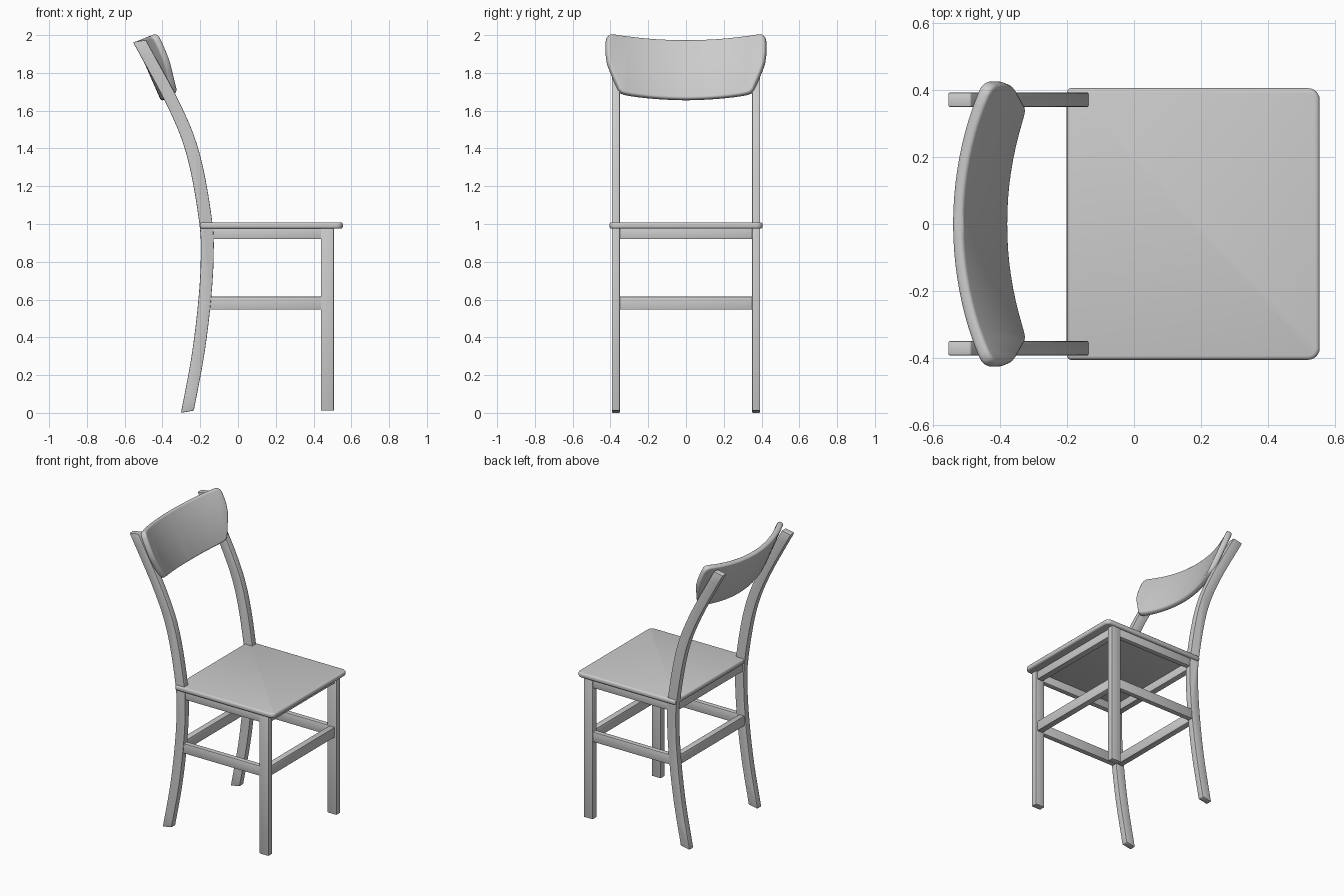
import bpy, bmesh, math
from mathutils import Vector

if "Cube" in bpy.data.objects:
    bpy.data.objects.remove(bpy.data.objects["Cube"])


def prism(name, outline, depth, place, bevel, seg=2, cuts=(), mirror=False):
    """Extrude a 2D outline, round its rims, then map (a, b, depth) to world space."""
    bm = bmesh.new()
    face = bm.faces.new([bm.verts.new((a, b, 0)) for a, b in outline])
    ext = bmesh.ops.extrude_face_region(bm, geom=[face])
    for v in ext["geom"]:
        if isinstance(v, bmesh.types.BMVert):
            v.co.z = depth
    bmesh.ops.recalc_face_normals(bm, faces=bm.faces[:])
    rims = [e for e in bm.edges if abs(e.verts[0].co.z - e.verts[1].co.z) < 1e-6
            or e.calc_face_angle(0) > 0.9]
    bmesh.ops.bevel(bm, geom=rims, offset=bevel, segments=seg, profile=0.5,
                    affect='EDGES')
    for u in cuts:
        bmesh.ops.bisect_plane(bm, geom=bm.verts[:] + bm.edges[:] + bm.faces[:],
                               plane_co=(u, 0, 0), plane_no=(1, 0, 0))
    for v in bm.verts:
        v.co = place(*v.co)
    bmesh.ops.recalc_face_normals(bm, faces=bm.faces[:])
    mesh = bpy.data.meshes.new(name)
    bm.to_mesh(mesh)
    bm.free()
    mesh.shade_smooth()
    mesh.set_sharp_from_angle(angle=math.radians(35))
    ob = bpy.data.objects.new(name, mesh)
    bpy.context.collection.objects.link(ob)
    if mirror:
        m = ob.modifiers.new("mirror", 'MIRROR')
        m.use_axis = (False, True, False)
    return ob


def box(name, x, y, z, mirror=False):
    outline = [(x[0], z[0]), (x[1], z[0]), (x[1], z[1]), (x[0], z[1])]
    return prism(name, outline, y[1] - y[0],
                 lambda a, b, d: Vector((a, y[0] + d, b)), 0.004, mirror=mirror)


def spline(pts, n=5):
    """Catmull-Rom curve through the points."""
    p = [Vector(q) for q in pts]
    p = [2 * p[0] - p[1]] + p + [2 * p[-1] - p[-2]]
    out = []
    for i in range(1, len(p) - 2):
        a, b, c, d = p[i - 1:i + 3]
        for k in range(n):
            t = k / n
            out.append(0.5 * (2 * b + (c - a) * t + (2 * a - 5 * b + 4 * c - d) * t**2
                              + (3 * b - a - 3 * c + d) * t**3))
    return out + [p[-2]]


# Seat panel with rounded front corners
r, w, xf, xb = 0.035, 0.406, 0.555, -0.2
corner = [(xf - r + r * math.cos(t), w - r + r * math.sin(t))
          for t in (math.radians(15 * i) for i in range(7))]
seat = corner + [(xb, w), (xb, -w)] + [(x, -y) for x, y in reversed(corner)]
prism("seat", seat, 0.034, lambda a, b, d: Vector((a, b, 0.975 + d)), 0.012, 3)

# Curved rear legs that continue up as back posts
centre = spline([(-.268, .006), (-.213, .3), (-.178, .58), (-.163, .82),
                 (-.172, 1.02), (-.235, 1.36), (-.335, 1.62), (-.522, 1.969)])
off = Vector((0.034, 0.006))
leg = [c + off for c in centre] + [c - off for c in reversed(centre)]
prism("back_leg", leg, 0.043, lambda a, b, d: Vector((a, 0.35 + d, b)), 0.004,
      mirror=True)

# Straight front legs
box("front_leg", (0.439, 0.508), (0.35, 0.393), (0.012, 0.98), mirror=True)

# Aprons under the seat and stretchers lower down
for part, z, x_rear in (("apron", (0.92, 0.98), -0.168),
                        ("stretcher", (0.547, 0.616), -0.18)):
    box("side_" + part, (x_rear + 0.01, 0.45), (0.354, 0.389), z, mirror=True)
    box("front_" + part, (0.452, 0.495), (-0.36, 0.36), z)
    box("rear_" + part, (x_rear - 0.021, x_rear + 0.021), (-0.36, 0.36), z)

# Curved, tilted backrest
half = [(.2, .002), (.3, .004), (.335, .007), (.352, .013), (.364, .026), (.39, .086),
        (.41, .132), (.423, .17), (.43, .22), (.431, .26), (.43, .3), (.425, .32),
        (.414, .333), (.395, .338), (.3, .34)]
outline = [(0, 0)] + half + [(0, .341)] + [(-u, v) for u, v in reversed(half)]
tilt = 0.415
up = Vector((-math.sin(tilt), 0, math.cos(tilt)))
normal = Vector((math.cos(tilt), 0, math.sin(tilt)))


def bend(u, v, d):
    sag = 0.9 - math.sqrt(0.9**2 - u * u)
    slope = u / 0.9
    pos = Vector((-0.375, 0, 1.665)) + up * v + normal * (sag * 0.9 + d - 0.035)
    return pos + Vector((0, u - slope * (d), 0))


prism("backrest", outline, 0.035, bend, 0.012, 3,
      cuts=[i * 0.04 for i in range(-10, 11)])
